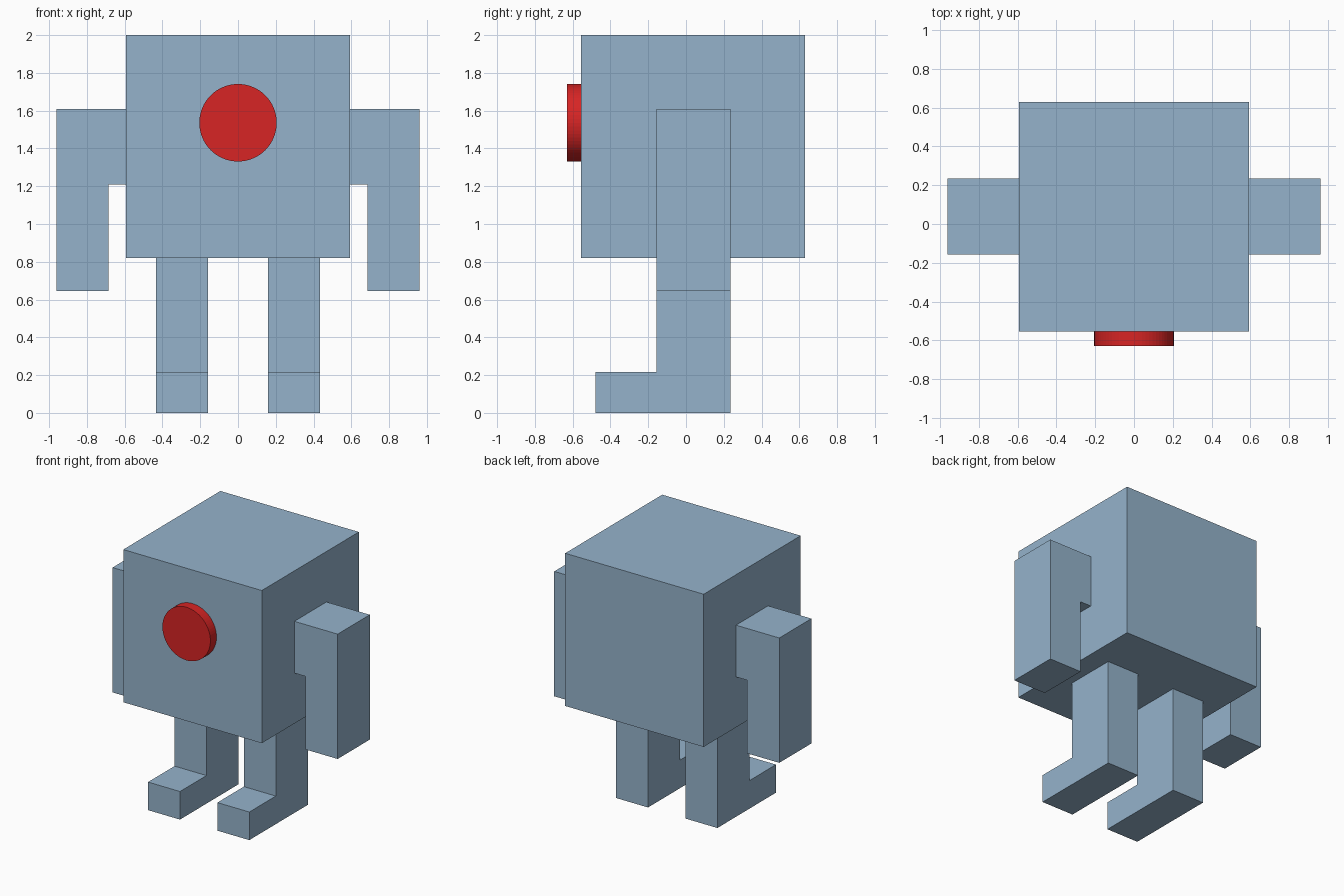
import bpy, bmesh, math
from mathutils import Vector

if "Cube" in bpy.data.objects:
    bpy.data.objects.remove(bpy.data.objects["Cube"])


def material(name, rgb):
    m = bpy.data.materials.new(name)
    m.diffuse_color = (*rgb, 1)
    m.use_nodes = True
    m.node_tree.nodes["Principled BSDF"].inputs["Base Color"].default_value = m.diffuse_color
    return m


BLUE = material("dusty blue", (0.30, 0.45, 0.60))
RED = material("bright red", (0.68, 0.018, 0.018))


def finish(name, bm, mat):
    bmesh.ops.recalc_face_normals(bm, faces=bm.faces)
    mesh = bpy.data.meshes.new(name)
    bm.to_mesh(mesh)
    bm.free()
    mesh.materials.append(mat)
    ob = bpy.data.objects.new(name, mesh)
    bpy.context.collection.objects.link(ob)
    return ob


def extrude(name, outline, offset, mat):
    """Closed prism from a 3D outline pushed along an offset."""
    bm = bmesh.new()
    face = bm.faces.new([bm.verts.new(p) for p in outline])
    top = bmesh.ops.extrude_face_region(bm, geom=[face], use_keep_orig=True)
    verts = [g for g in top["geom"] if isinstance(g, bmesh.types.BMVert)]
    bmesh.ops.translate(bm, verts=verts, vec=Vector(offset))
    return finish(name, bm, mat)


# Boxy body
extrude("body", [(-0.592, -0.555, 0.82), (0.592, -0.555, 0.82),
                 (0.592, 0.63, 0.82), (-0.592, 0.63, 0.82)], (0, 0, 1.18), BLUE)

# Bent arms and legs with feet, one per side
ARM = [(0.592, 1.61), (0.962, 1.61), (0.962, 0.645),
       (0.685, 0.645), (0.685, 1.21), (0.592, 1.21)]
LEG = [(0.235, 0.82), (0.235, 0), (-0.48, 0),
       (-0.48, 0.217), (-0.157, 0.217), (-0.157, 0.82)]
for side, s in (("left", -1), ("right", 1)):
    extrude(side + "_arm", [(s * x, -0.157, z) for x, z in ARM], (0, 0.392, 0), BLUE)
    extrude(side + "_leg", [(s * 0.16, y, z) for y, z in LEG], (s * 0.273, 0, 0), BLUE)

# Round button eye on the front
N = 64
ring = [(0.205 * math.cos(2 * math.pi * i / N), -0.63,
         1.536 + 0.205 * math.sin(2 * math.pi * i / N)) for i in range(N)]
extrude("eye", ring, (0, 0.075, 0), RED)
